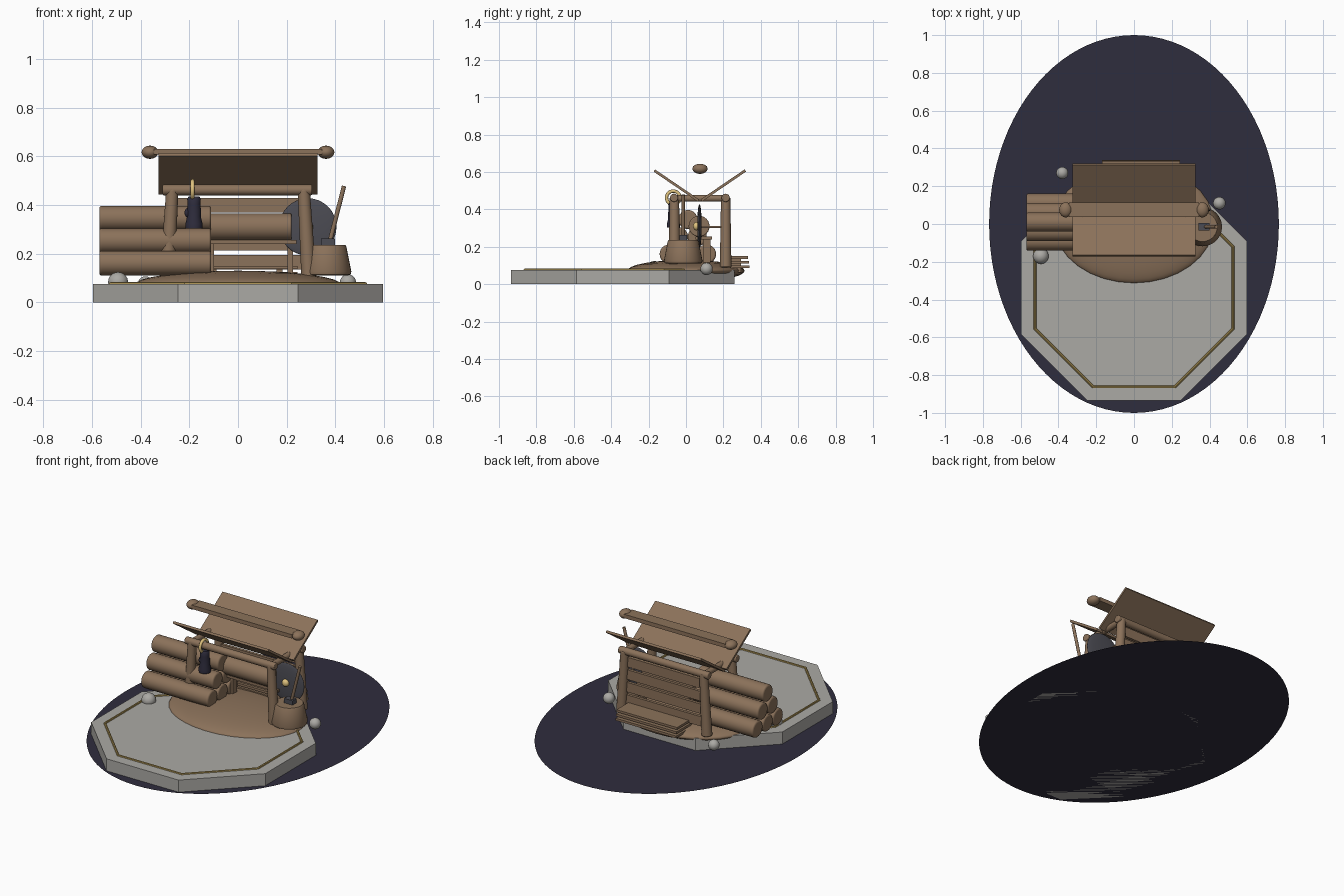
import bpy, bmesh, math
from mathutils import Vector

if "Cube" in bpy.data.objects:
    bpy.data.objects.remove(bpy.data.objects["Cube"])


def material(name, rgb):
    m = bpy.data.materials.new(name)
    m.diffuse_color = (*rgb, 1)
    m.use_nodes = True
    m.node_tree.nodes["Principled BSDF"].inputs["Base Color"].default_value = m.diffuse_color
    return m


WOOD = material("brown wood", (0.26, 0.168, 0.103))
STONE = material("pale stone", (0.41, 0.40, 0.375))
NIGHT = material("dark slate", (0.028, 0.026, 0.047))
IRON = material("dark iron", (0.072, 0.072, 0.088))
AGED = material("aged gold", (0.38, 0.27, 0.085))
GOLD = material("bright gold", (0.74, 0.54, 0.21))


def finish(ob, name, mat, bevel=0, smooth=True):
    ob.name = name
    ob.data.materials.append(mat)
    bpy.ops.object.select_all(action='DESELECT')
    ob.select_set(True)
    bpy.context.view_layer.objects.active = ob
    if bevel:
        bpy.ops.object.transform_apply(location=False, rotation=False, scale=True)
        b = ob.modifiers.new("soft edge", 'BEVEL')
        b.width, b.segments = bevel, 3
    if smooth:
        bpy.ops.object.shade_smooth_by_angle(angle=math.radians(40))
    return ob


def box(name, mat, loc, size, rot=(0, 0, 0)):
    bpy.ops.mesh.primitive_cube_add(size=1, location=loc, rotation=rot)
    ob = bpy.context.object
    ob.scale = size
    return finish(ob, name, mat, smooth=False)


def ball(name, mat, loc, radii):
    bpy.ops.mesh.primitive_uv_sphere_add(segments=32, ring_count=16, location=loc)
    ob = bpy.context.object
    ob.scale = radii
    return finish(ob, name, mat)


def rod(name, mat, a, b, r1, r2=None, bevel=0, sides=24):
    # round bar running from point a to point b
    a, b = Vector(a), Vector(b)
    d = b - a
    bpy.ops.mesh.primitive_cone_add(vertices=sides, radius1=r1, radius2=r1 if r2 is None else r2,
                                    depth=d.length, location=(a + b) / 2,
                                    rotation=d.to_track_quat('Z', 'Y').to_euler())
    return finish(bpy.context.object, name, mat, bevel)


def lathe(name, mat, loc, profile, sides=24):
    bm = bmesh.new()
    rings = [[bm.verts.new((r * math.cos(2 * math.pi * i / sides),
                            r * math.sin(2 * math.pi * i / sides), z)) for i in range(sides)]
             for r, z in profile]
    for lo, hi in zip(rings, rings[1:]):
        for i in range(sides):
            j = (i + 1) % sides
            bm.faces.new((lo[i], lo[j], hi[j], hi[i]))
    bm.faces.new(rings[0][::-1])
    bm.faces.new(rings[-1])
    me = bpy.data.meshes.new(name)
    bm.to_mesh(me)
    bm.free()
    ob = bpy.data.objects.new(name, me)
    ob.location = loc
    bpy.context.collection.objects.link(ob)
    return finish(ob, name, mat)


# paper-thin oval ground
bpy.ops.mesh.primitive_cylinder_add(vertices=96, radius=1, depth=0.0002, location=(0, 0, 0.0001))
bpy.context.object.scale = (0.767, 1, 1)
finish(bpy.context.object, "ground_oval", NIGHT)

# eight-sided stone plinth with a thin inlaid line
CY, TOP = -0.338, 0.075
bpy.ops.mesh.primitive_cylinder_add(vertices=8, radius=0.597 / math.cos(math.pi / 8), depth=TOP,
                                    location=(0, CY, TOP / 2), rotation=(0, 0, math.pi / 8))
finish(bpy.context.object, "plinth", STONE, smooth=False)
bpy.ops.mesh.primitive_torus_add(major_radius=0.524 / math.cos(math.pi / 8), minor_radius=0.008,
                                 major_segments=8, minor_segments=8,
                                 location=(0, CY, TOP), rotation=(0, 0, math.pi / 8))
finish(bpy.context.object, "inlay_line", AGED)

# earth mound and boulders
ball("mound", WOOD, (0, 0, 0.072), (0.425, 0.314, 0.058))
for x, y, z, r in ((-0.493, -0.17, 0.083, 0.041), (-0.38, 0.27, 0.075, 0.032), (0.452, 0.11, 0.082, 0.033)):
    ball("boulder", STONE, (x, y, z), (r, r, r))

# log pile stacked 3-2-1
for row in range(3):
    for k in range(3 - row):
        y, z = 0.01 + (k - (2 - row) / 2) * 0.1, 0.161 + row * 0.0925
        rod("log", WOOD, (-0.57, y, z), (-0.11, y, z), 0.051, bevel=0.01)

# frame posts and beams
for s in (-1, 1):
    for y, name in ((-0.062, "front_post"), (0.212, "rear_post")):
        rod(name, WOOD, (s * 0.292, y, 0.09), (s * 0.27, y, 0.465), 0.031, 0.025, 0.005)
    rod("side_beam", WOOD, (s * 0.272, -0.08, 0.459), (s * 0.272, 0.23, 0.459), 0.018, bevel=0.004)
for y in (-0.064, 0.212):
    rod("cross_beam", WOOD, (-0.31, y, 0.462), (0.305, y, 0.462), 0.022, bevel=0.005)

# rear wall planks
for i in range(4):
    box("wall_plank", WOOD, (0, 0.207, 0.165 + i * 0.078), (0.54, 0.018, 0.06))

# two roof panels meeting low in the middle
for s, cy in ((-1, -0.052), (1, 0.200)):
    slope = math.atan2(0.16, 0.235) * s
    box("roof_panel", WOOD, (0, cy, 0.528), (0.652, 0.284, 0.014), (slope, 0, 0))

# flat ridge pole with end knobs
box("ridge_pole", WOOD, (0, 0.075, 0.619), (0.69, 0.076, 0.024))
for s in (-1, 1):
    ball("ridge_knob", WOOD, (s * 0.362, 0.075, 0.617), (0.034, 0.04, 0.027))

# hanging roll
rod("drum", WOOD, (-0.13, 0.07, 0.31), (0.22, 0.07, 0.31), 0.056, bevel=0.006)

# small workbench
box("bench_top", WOOD, (0.06, 0.095, 0.248), (0.36, 0.09, 0.016))
for x in (-0.11, 0.215):
    box("bench_leg", WOOD, (x, 0.11, 0.18), (0.022, 0.04, 0.13))

# round thin shield with boss, held by a rod from the wall
ball("shield", IRON, (0.287, 0.072, 0.31), (0.118, 0.012, 0.118))
ball("shield_boss", GOLD, (0.287, 0.055, 0.31), (0.022, 0.017, 0.022))
rod("shield_rod", WOOD, (0.287, 0.076, 0.306), (0.287, 0.205, 0.306), 0.006)

# chopping stump with hammer
lathe("stump", WOOD, (0.363, -0.015, 0.11),
      ((0.088, 0), (0.1, 0.004), (0.103, 0.016), (0.083, 0.118), (0.078, 0.126)), 32)
box("hammer_head", IRON, (0.37, -0.015, 0.247), (0.058, 0.04, 0.032))
rod("hammer_handle", WOOD, (0.375, -0.015, 0.24), (0.436, -0.015, 0.478), 0.009)

# gold ring and hanging lantern on the front beam
bpy.ops.mesh.primitive_torus_add(major_radius=0.036, minor_radius=0.009, major_segments=32, minor_segments=10,
                                 location=(-0.187, -0.068, 0.462), rotation=(0, math.pi / 2, 0))
finish(bpy.context.object, "hanging_ring", GOLD)
lathe("lantern", NIGHT, (-0.181, -0.067, 0.303),
      ((0.034, 0), (0.035, 0.02), (0.028, 0.05), (0.029, 0.075), (0.026, 0.1), (0.028, 0.122), (0.022, 0.132)))
ball("lantern_spout", NIGHT, (-0.205, -0.067, 0.368), (0.015, 0.015, 0.02))

# plank stack behind the wall
for i in range(3):
    box("stacked_plank", WOOD, (0.037, 0.265 - i * 0.004, 0.093 + i * 0.025), (0.415, 0.15, 0.014))
for x in (-0.1, 0.17):
    box("stack_bearer", WOOD, (x, 0.25, 0.105), (0.025, 0.09, 0.085))
